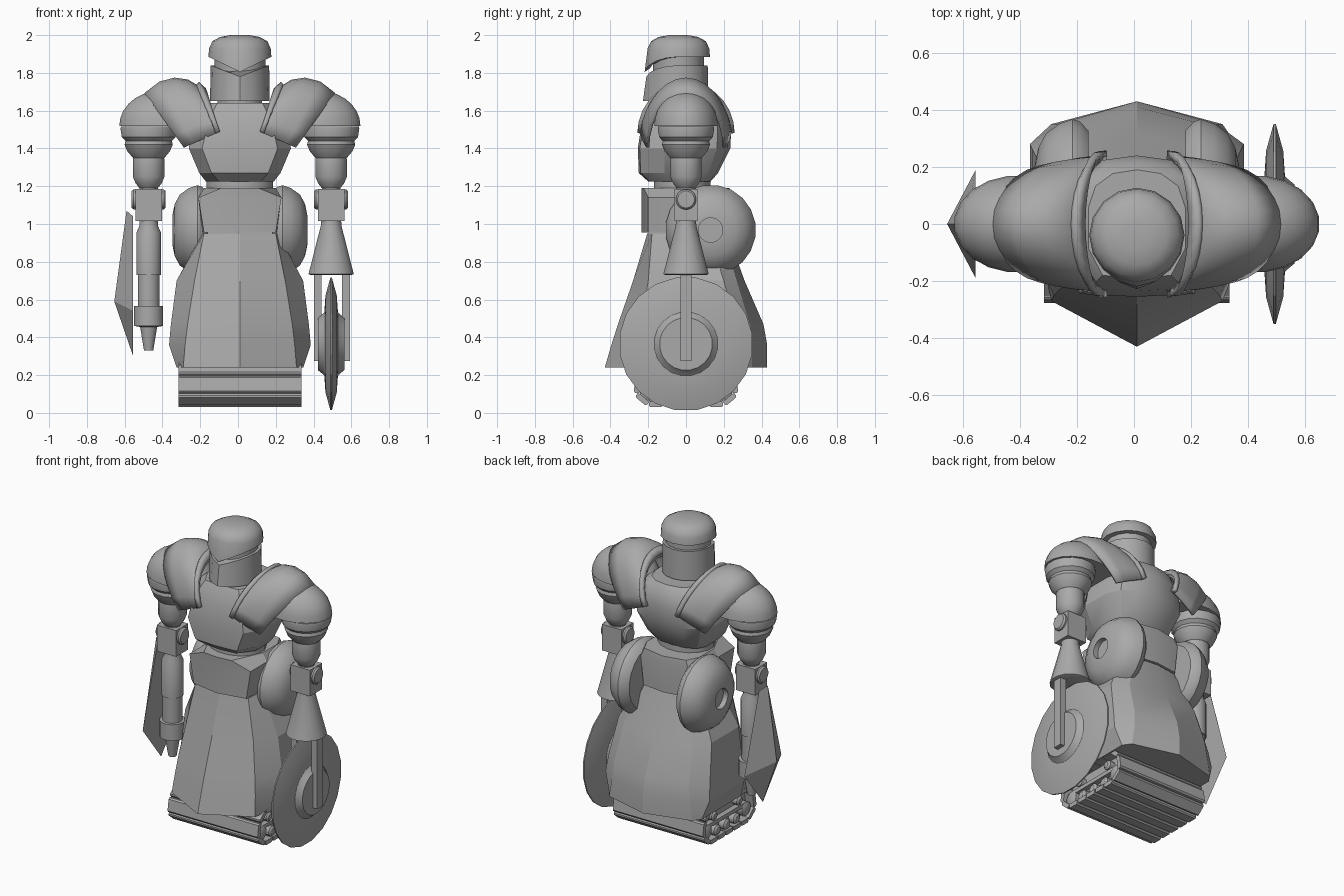
import bpy, bmesh, math
from mathutils import Vector

if "Cube" in bpy.data.objects:
    bpy.data.objects.remove(bpy.data.objects["Cube"])

CX = 0.01  # body centre line
grey = bpy.data.materials.new("plain_grey")
grey.diffuse_color = (0.4, 0.4, 0.4, 1)
grey.use_nodes = True
grey.node_tree.nodes["Principled BSDF"].inputs["Base Color"].default_value = grey.diffuse_color


def make(name, verts, faces, angle=30):
    me = bpy.data.meshes.new(name)
    me.from_pydata([tuple(v) for v in verts], [], faces)
    bm = bmesh.new()
    bm.from_mesh(me)
    bmesh.ops.remove_doubles(bm, verts=bm.verts, dist=1e-5)
    bmesh.ops.recalc_face_normals(bm, faces=bm.faces)
    bm.to_mesh(me)
    bm.free()
    me.materials.append(grey)
    ob = bpy.data.objects.new(name, me)
    bpy.context.collection.objects.link(ob)
    bpy.ops.object.select_all(action='DESELECT')
    ob.select_set(True)
    bpy.context.view_layer.objects.active = ob
    if angle:
        bpy.ops.object.shade_smooth_by_angle(angle=math.radians(angle))
    return ob


def grid_faces(rows, n, closed=True):
    return [(r * n + i, r * n + (i + 1) % n, (r + 1) * n + (i + 1) % n, (r + 1) * n + i)
            for r in range(rows - 1) for i in range(n if closed else n - 1)]


def loft(name, rings, angle=30):
    n = len(rings[0])
    f = grid_faces(len(rings), n)
    f += [tuple(range(n)), tuple(range((len(rings) - 1) * n, len(rings) * n))]
    return make(name, [v for r in rings for v in r], f, angle)


def lathe(name, profile, center, axis='Z', n=16, sy=1, angle=30):
    """profile: (radius, distance along axis)"""
    c = Vector(center)
    rings = []
    for r, h in profile:
        ring = []
        for i in range(n):
            a = 2 * math.pi * (i + 0.5) / n
            u, v = r * math.cos(a), r * math.sin(a) * sy
            ring.append(c + (Vector((u, v, h)) if axis == 'Z' else Vector((h, u, v))))
        rings.append(ring)
    return loft(name, rings, angle)


def box(name, lo, hi):
    rings = [[(lo[0], lo[1], z), (hi[0], lo[1], z), (hi[0], hi[1], z), (lo[0], hi[1], z)]
             for z in (lo[2], hi[2])]
    return loft(name, rings, 0)


def half_ring(z, pts):
    """mirror a half outline, front centre to back centre"""
    zs = z if isinstance(z, (list, tuple)) else [z] * len(pts)
    h = [(x, y, q) for (x, y), q in zip(pts, zs)]
    return [(CX + x, y, q) for x, y, q in h] + [(CX - x, y, q) for x, y, q in h[-2:0:-1]]


# --- armoured skirt and waist
loft("skirt", [
    half_ring(.24, [(0, -.43), (.30, -.27), (.335, -.10), (.335, .30), (.30, .35), (0, .43)]),
    half_ring(.36, [(0, -.395), (.29, -.25), (.375, -.08), (.375, .28), (.28, .35), (0, .43)]),
    half_ring(.47, [(0, -.36), (.277, -.235), (.365, -.08), (.365, .26), (.27, .34), (0, .41)]),
    half_ring(.70, [(0, -.28), (.24, -.20), (.335, -.08), (.335, .2), (.25, .27), (0, .31)]),
    half_ring(.95, [(0, -.205), (.19, -.18), (.20, -.05), (.20, .12), (.15, .2), (0, .22)]),
], 20)
loft("waist", [
    half_ring(.955, [(0, -.235), (.19, -.20), (.20, -.03), (.20, .12), (.15, .21), (0, .23)]),
    half_ring(1.14, [(0, -.235), (.22, -.20), (.22, -.03), (.22, .12), (.17, .21), (0, .23)]),
    half_ring(1.19, [(0, -.235), (.10, -.225), (.19, -.03), (.19, .12), (.15, .2), (0, .23)]),
], 20)
lathe("waist_joint", [(.18, 1.15), (.18, 1.26)], (CX, -.02, 0), sy=.85)

# --- chest: rings of height, half width, front y, back y, front flat half width
rings = []
for z, w, f, b, flat in [(1.225, .18, -.2, .13, .11), (1.27, .215, -.25, .17, .15),
                         (1.40, .27, -.255, .235, .2), (1.53, .25, -.235, .24, .17),
                         (1.60, .22, -.21, .22, .14), (1.64, .17, -.19, .19, .12)]:
    rings.append(half_ring(z, [(0, f), (flat, f + .01), (w, f * .45), (w, b * .3),
                               (w * .85, b * .7), (w * .5, b * .93), (0, b)]))
loft("chest", rings, 25)

# --- head: neck, face mask with notched top, domed helmet with pointed brow
lathe("neck", [(.12, 1.6), (.12, 1.7)], (CX, -.04, 0))
N = 16


def head_ring(r, z, point=0, drop=0, shift=0):
    out = []
    for i in range(N):
        a = 2 * math.pi * i / N - math.pi / 2
        k = max(0, -math.sin(a)) ** 2
        out.append((CX + r * math.cos(a), -.04 + r * math.sin(a) - point * k ** 3 + shift,
                    z - drop * (1 - abs(math.cos(a))) * (math.sin(a) < 0)))
    return out


loft("face_mask", [head_ring(.158, 1.65, .03), head_ring(.155, 1.84, .015, .06)])
loft("face_inner", [head_ring(.135, 1.75), head_ring(.135, 1.93)])
loft("helmet", [head_ring(.14, 1.885, .01, .06), head_ring(.167, 1.885, .012, .08),
                head_ring(.163, 1.93), head_ring(.145, 1.968), head_ring(.105, 1.99),
                head_ring(.05, 2.0)], 40)

# --- mirrored parts: side pods, shoulder armour, upper arms
for s, side in ((-1, "left"), (1, "right")):
    X = lambda x: CX + s * x
    pod = [(.2, .17), (.232, .20), (.24, .225), (.225, .27), (.19, .318), (.14, .345),
           (.075, .358), (.065, .358), (.065, .325)]
    lathe(side + "_side_pod", [(r, s * h) for r, h in pod], (CX, .13, .968), 'X', 20)

    # arched shoulder plate with a raised inner lip
    def arch(name, cols, lift, thick):
        verts, steps = [], 14
        for k in range(steps + 1):
            t = (k / steps * 2 - 1) * math.pi / 2
            c, sn = math.cos(t), math.sin(t)
            for q, top in cols:
                ex, ez = .105 + .19 * q, 1.49 - .085 * q
                x = ex + (.19 + .31 * q - ex) * c
                z = ez + (top + lift - ez) * c
                verts.append((X(x), (.24 - .03 * q * q + lift) * sn, z))
        ob = make(name, verts, grid_faces(steps + 1, len(cols), False), 40)
        m = ob.modifiers.new("thickness", 'SOLIDIFY')
        m.thickness = thick
        m.offset = 0
    arch(side + "_shoulder_plate", [(0, 1.70), (.12, 1.735), (.28, 1.765), (.5, 1.775),
                                    (.75, 1.755), (1, 1.695)], -.008, .016)
    arch(side + "_shoulder_lip", [(0, 1.705), (.12, 1.74)], .002, .03)

    dome = [(.17 * math.cos(a), 1.52 + .185 * math.sin(a))
            for a in [math.pi / 2 * k / 7 for k in range(7)]] + [(.01, 1.705)]
    d = lathe(side + "_shoulder_dome", dome, (0, 0, 0), n=20)
    for v in d.data.vertices:
        v.co.x = X(.42 + v.co.x * 1.3)
    ax = X(.483)
    lathe(side + "_shoulder_cup", [(.15, 1.515), (.152, 1.505), (.145, 1.46), (.125, 1.44),
                                   (.13, 1.42), (.115, 1.385), (.085, 1.35)], (ax, 0, 0))
    lathe(side + "_upper_arm", [(.08, 1.38), (.085, 1.34), (.085, 1.25), (.07, 1.215),
                                (.05, 1.19), (.05, 1.17)], (ax, 0, 0))
    box(side + "_elbow", (ax - .07, -.062, 1.015), (ax + .07, .062, 1.185))
    lathe(side + "_elbow_pivot", [(.045, -.09), (.054, -.08), (.054, .08), (.045, .09)],
          (ax, 0, 1.13), 'X')

# --- left forearm: barrel with kite shield
L = CX - .483
lathe("barrel_arm", [(.05, 1.02), (.05, .99), (.066, .955), (.066, .73), (.058, .73),
                     (.058, .565), (.078, .565), (.078, .46), (.046, .455), (.025, .33)], (L, 0, 0))
kite = [(-.59, 0, 1.07), (-.655, 0, .59), (-.555, -.19, .54), (-.555, .19, .54),
        (-.555, 0, .30), (-.555, -.04, 1.04), (-.555, .04, 1.04)]
make("kite_shield", kite, [(0, 1, 2, 5), (0, 6, 3, 1), (1, 4, 2), (1, 3, 4),
                           (0, 5, 6), (5, 2, 4, 3, 6)], 0)

# --- right forearm: flared cuff, fork and saw disc
R = CX + .483
lathe("flared_cuff", [(.054, 1.02), (.056, .99), (.122, .735), (.11, .73)], (R, 0, 0))
for a, b in ((-.09, -.05), (.058, .1)):
    box("fork_arm", (R + a, -.03, .275), (R + b, .03, .74))
half = [(.355, .004), (.26, .03), (.17, .036), (.165, .04), (.14, .07)]
lathe("saw_disc", [(r, -h) for r, h in half[::-1]] + half, (R, 0, .365), 'X', 20, angle=15)
lathe("fork_axle", [(.03, -.09), (.03, .1)], (R, 0, .365), 'X')

# --- track base: tread pads around a loop, with rollers in the open sides
loop = [(-.2, .045), (.2, .045), (.265, .10), (.25, .2), (.19, .25), (-.19, .25),
        (-.25, .2), (-.265, .10)]
for i, (y0, z0) in enumerate(loop):
    y1, z1 = loop[(i + 1) % len(loop)]
    a, d = Vector((0, y0, z0)), Vector((0, y1 - y0, z1 - z0))
    count = max(1, round(d.length / .075))
    n = Vector((0, d.z, -d.y)).normalized() * .014
    for k in range(count):
        p, q = a + d * ((k + .05) / count), a + d * ((k + .95) / count)
        ring = [p - n, q - n, q + n * .4, q * .9 + p * .1 + n, p * .9 + q * .1 + n, p + n * .4]
        loft("tread_pad", [[v + Vector((CX + x, 0, 0)) for v in ring] for x in (-.325, .325)], 0)
inner = [(y * .93, .147 + (z - .147) * .87) for y, z in loop]
loft("track_core", [[(CX + x, y, z) for y, z in inner] for x in (-.27, .27)], 0)
for s in (-1, 1):
    for y, z, r in ((-.2, .11, .045), (-.1, .085, .035), (0, .085, .035), (.1, .085, .035),
                    (.2, .11, .045), (-.13, .19, .03), (.13, .19, .03)):
        lathe("roller", [(r, s * .26), (r, s * .305), (r * .6, s * .315)], (CX, y, z), 'X', 12)
    box("track_rail", (CX + s * .285 - .02, -.2, .13), (CX + s * .285 + .02, .2, .155))
